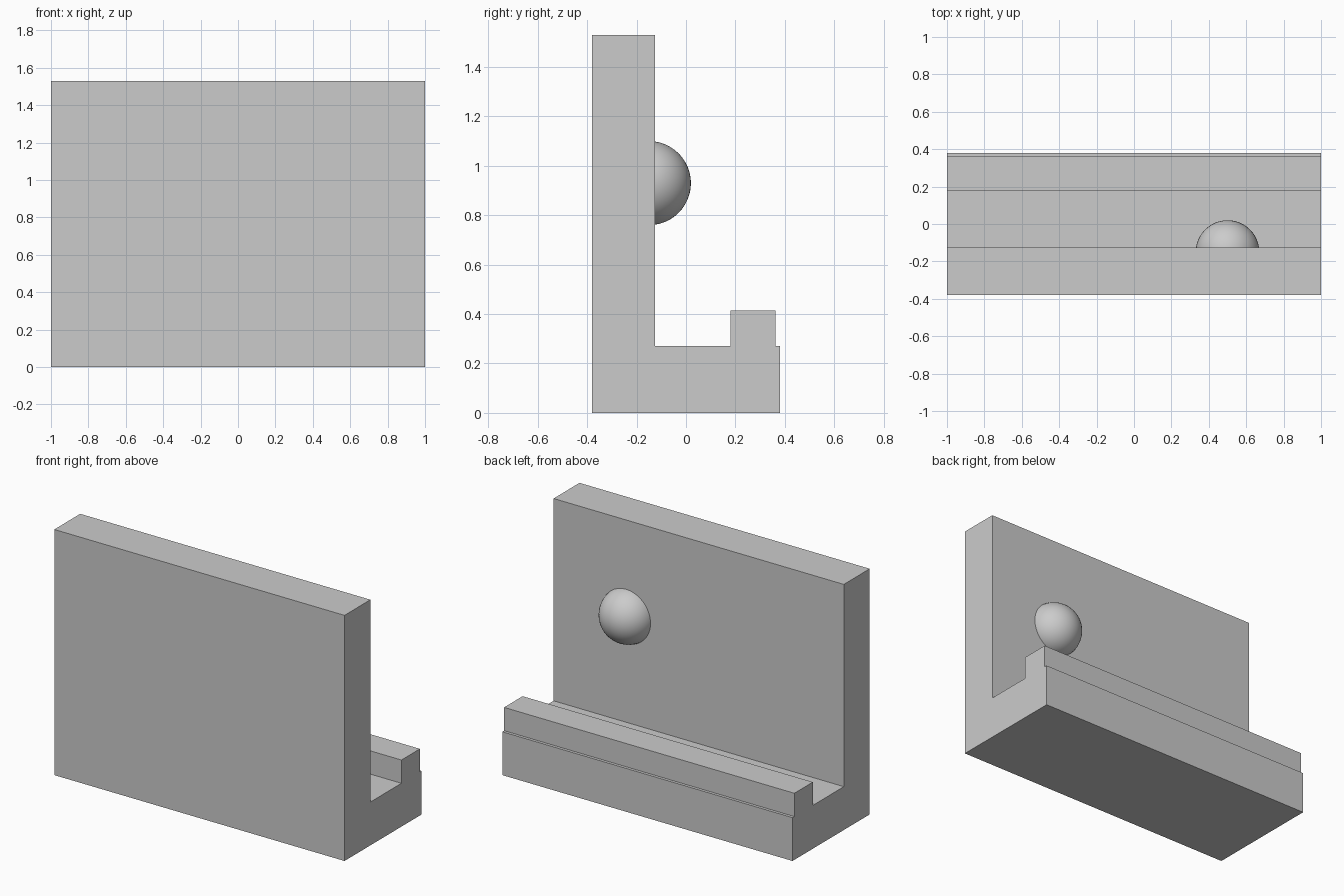
import bpy
import bmesh

if "Cube" in bpy.data.objects:
    bpy.data.objects.remove(bpy.data.objects["Cube"], do_unlink=True)

grey = bpy.data.materials.new("plain grey")
grey.use_nodes = True
colour = (0.6, 0.6, 0.6, 1)
grey.diffuse_color = colour
grey.node_tree.nodes["Principled BSDF"].inputs["Base Color"].default_value = colour


def add_object(name, bm):
    mesh = bpy.data.meshes.new(name)
    bm.to_mesh(mesh)
    bm.free()
    mesh.materials.append(grey)
    obj = bpy.data.objects.new(name, mesh)
    bpy.context.collection.objects.link(obj)
    return obj


# Wall, base and raised rail: one side profile (y, z) extruded along the width
profile = [(-0.38, 0), (0.38, 0), (0.38, 0.27), (0.362, 0.27), (0.362, 0.415),
           (0.18, 0.415), (0.18, 0.27), (-0.125, 0.27), (-0.125, 1.53), (-0.38, 1.53)]
bm = bmesh.new()
side = bm.faces.new([bm.verts.new((-1, y, z)) for y, z in profile])
extruded = bmesh.ops.extrude_face_region(bm, geom=[side])["geom"]
bmesh.ops.translate(bm, vec=(2, 0, 0),
                    verts=[v for v in extruded if isinstance(v, bmesh.types.BMVert)])
bmesh.ops.recalc_face_normals(bm, faces=bm.faces)
add_object("stepped_wall", bm)

# Round knob set into the back of the wall
bm = bmesh.new()
bmesh.ops.create_uvsphere(bm, u_segments=48, v_segments=24, radius=0.17)
for face in bm.faces:
    face.smooth = True
knob = add_object("round_knob", bm)
knob.location = (0.5, -0.15, 0.93)
